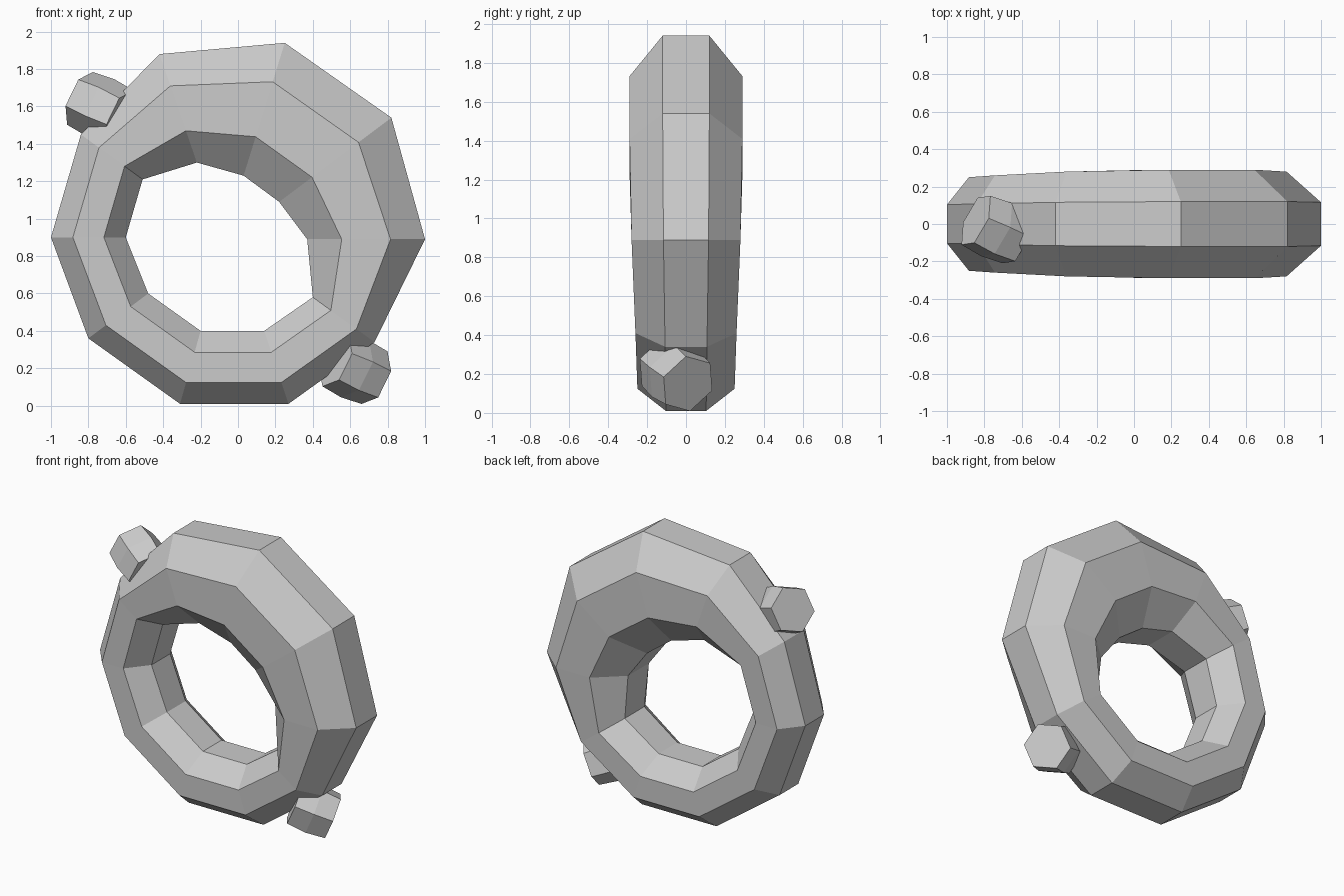
import bpy
import bmesh
import math
from mathutils import Vector

if "Cube" in bpy.data.objects:
    bpy.data.objects.remove(bpy.data.objects["Cube"], do_unlink=True)


def make_material(name, colour):
    material = bpy.data.materials.new(name)
    material.use_nodes = True
    material.diffuse_color = colour
    material.node_tree.nodes["Principled BSDF"].inputs["Base Color"].default_value = colour
    return material


def loft(name, rings, material, closed):
    """Skin a list of equal-length vertex rings with flat quads."""
    bm = bmesh.new()
    loops = [[bm.verts.new(point) for point in ring] for ring in rings]
    sides = len(loops[0])
    spans = len(loops) if closed else len(loops) - 1
    for i in range(spans):
        here, following = loops[i], loops[(i + 1) % len(loops)]
        for j in range(sides):
            k = (j + 1) % sides
            bm.faces.new((here[j], here[k], following[k], following[j]))
    if not closed:
        bm.faces.new(loops[0])
        bm.faces.new(loops[-1])
    bmesh.ops.recalc_face_normals(bm, faces=bm.faces)
    mesh = bpy.data.meshes.new(name)
    bm.to_mesh(mesh)
    bm.free()
    mesh.materials.append(material)
    obj = bpy.data.objects.new(name, mesh)
    bpy.context.collection.objects.link(obj)
    return obj


def octagon_section(outer_x, outer_z, inner_x, inner_z, half_depth):
    """Octagonal tube section spanning from the outer rim to the hole."""
    outer = Vector((outer_x, 0, outer_z))
    inner = Vector((inner_x, 0, inner_z))
    middle, reach = (outer + inner) / 2, (outer - inner) / 2
    depth = Vector((0, half_depth, 0))
    flat = math.cos(math.pi / 8)
    angles = [math.pi / 8 + i * math.pi / 4 for i in range(8)]
    return [middle + (reach * math.cos(a) + depth * math.sin(a)) / flat for a in angles]


def barrel_knob(name, end_centre, outward, corner, material):
    """Short six-sided stud with a slight bulge halfway along."""
    axis = Vector(outward).normalized()
    up = Vector(corner)
    up = (up - axis * up.dot(axis)).normalized()
    side = axis.cross(up)
    length, end_radius, middle_radius = 0.26, 0.157, 0.17
    rings = []
    for step, radius in ((0, end_radius), (0.5, middle_radius), (1, end_radius)):
        centre = Vector(end_centre) - axis * length * step
        rings.append([centre + radius * (up * math.cos(a) + side * math.sin(a))
                      for a in (i * math.pi / 3 for i in range(6))])
    return loft(name, rings, material, closed=False)


grey = make_material("plain grey", (0.6, 0.6, 0.6, 1))

# Irregular ring: outer x, z, inner x, z and half depth at each station
stations = [
    (-0.42, 1.88, -0.22, 1.3, 0.28),
    (0.25, 1.94, 0.03, 1.23, 0.29),
    (0.82, 1.54, 0.22, 1.09, 0.29),
    (1, 0.89, 0.37, 0.89, 0.28),
    (0.73, 0.34, 0.4, 0.58, 0.26),
    (0.27, 0.01, 0.14, 0.4, 0.25),
    (-0.31, 0.01, -0.2, 0.4, 0.25),
    (-0.8, 0.36, -0.48, 0.6, 0.25),
    (-1, 0.9, -0.6, 0.9, 0.25),
    (-0.84, 1.45, -0.51, 1.21, 0.26),
]
loft("ring", [octagon_section(*station) for station in stations], grey, closed=True)

# Studs on opposite sides of the rim
barrel_knob("upper_knob", (-0.845, 0.02, 1.643), (-0.84, 0.38, 0.38), (0.07, 0.01, 0.14), grey)
barrel_knob("lower_knob", (0.73, 0.01, 0.15), (0.8, 0.47, -0.36), (0.07, -0.01, 0.14), grey)
